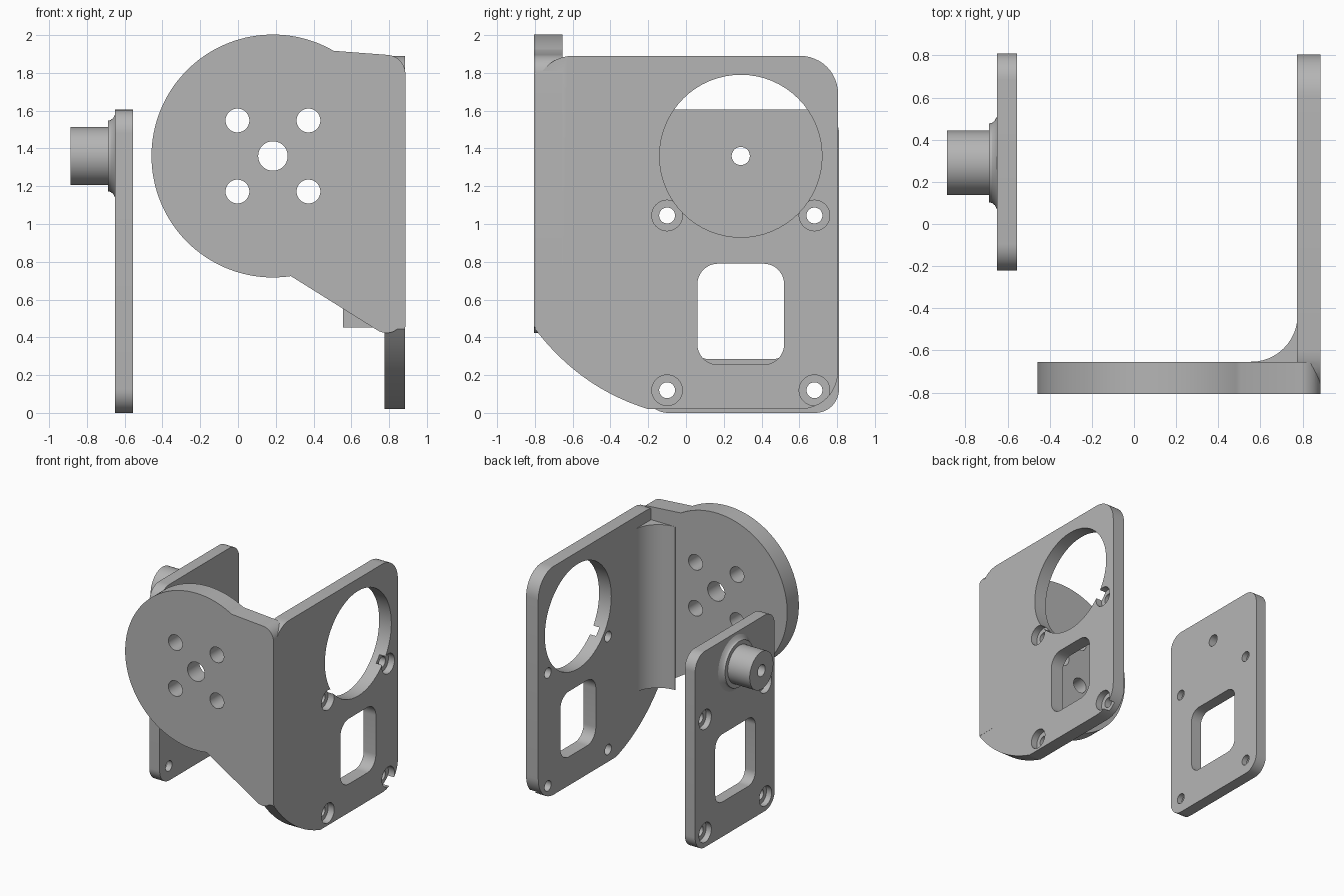
import bpy, bmesh, math
from mathutils import Vector

cube = bpy.data.objects.get("Cube")
if cube:
    bpy.data.objects.remove(cube, do_unlink=True)

grey = bpy.data.materials.new("plain grey")
grey.use_nodes = True
GREY = (0.46, 0.46, 0.46, 1)
grey.diffuse_color = GREY
grey.node_tree.nodes["Principled BSDF"].inputs["Base Color"].default_value = GREY


def arc(cu, cv, r, start, end, n=64):
    """Points along an arc, angles in degrees."""
    angles = [math.radians(start + (end - start) * i / n) for i in range(n + 1)]
    return [(cu + r * math.cos(a), cv + r * math.sin(a)) for a in angles]


def circle(cu, cv, r):
    return arc(cu, cv, r, 0, 360)[:-1]


def rounded(corners, n=12):
    """Polygon from (u, v, radius) corners, each one filleted."""
    out = []
    for i, (u, v, r) in enumerate(corners):
        p = Vector((u, v))
        if r == 0:
            out.append((u, v))
            continue
        a = (Vector(corners[i - 1][:2]) - p).normalized()
        b = (Vector(corners[(i + 1) % len(corners)][:2]) - p).normalized()
        half = a.angle(b) / 2
        centre = p + (a + b).normalized() * r / math.sin(half)
        s = p + a * r / math.tan(half) - centre
        e = p + b * r / math.tan(half) - centre
        turn = s.angle(e)
        for k in range(n + 1):
            t = k / n
            q = (s * math.sin((1 - t) * turn) + e * math.sin(t * turn)) / math.sin(turn)
            out.append(tuple(centre + q))
    return out


def rectangle(u0, u1, v0, v1, r):
    return rounded([(u0, v0, r), (u1, v0, r), (u1, v1, r), (u0, v1, r)])


def finish(name, bm):
    bmesh.ops.recalc_face_normals(bm, faces=bm.faces)
    mesh = bpy.data.meshes.new(name)
    bm.to_mesh(mesh)
    bm.free()
    mesh.materials.append(grey)
    obj = bpy.data.objects.new(name, mesh)
    bpy.context.collection.objects.link(obj)
    return obj


def prism(name, points, axis, start, end):
    """Extrude a flat outline along one axis."""
    place = {"X": lambda u, v, t: (t, u, v),
             "Y": lambda u, v, t: (u, t, v),
             "Z": lambda u, v, t: (u, v, t)}[axis]
    bm = bmesh.new()
    low = [bm.verts.new(place(u, v, start)) for u, v in points]
    high = [bm.verts.new(place(u, v, end)) for u, v in points]
    bm.faces.new(low)
    bm.faces.new(high)
    for i in range(len(points)):
        bm.faces.new((low[i - 1], low[i], high[i], high[i - 1]))
    return finish(name, bm)


def lathe(name, profile, cy, cz):
    """Solid of revolution about an axis parallel to x."""
    bm = bmesh.new()
    rings = [[bm.verts.new((x, y, z)) for y, z in circle(cy, cz, r)] for x, r in profile]
    bm.faces.new(rings[0])
    bm.faces.new(rings[-1])
    for a, b in zip(rings, rings[1:]):
        for i in range(len(a)):
            bm.faces.new((a[i - 1], a[i], b[i], b[i - 1]))
    return finish(name, bm)


def combine(target, tool, operation):
    mod = target.modifiers.new("cut", "BOOLEAN")
    mod.operation, mod.solver, mod.object = operation, "EXACT", tool
    bpy.context.view_layer.objects.active = target
    bpy.ops.object.modifier_apply(modifier=mod.name)
    bpy.data.objects.remove(tool, do_unlink=True)


def drill(target, points, axis, start, end):
    combine(target, prism("cutter", points, axis, start, end), "DIFFERENCE")


SHAFT_Y, SHAFT_Z = 0.29, 1.36
SCREWS = [(y, z) for y in (-0.10, 0.68) for z in (0.12, 1.045)]

# Side plate with a swept lower front edge
A, C, B = Vector((-0.80, 0.445)), Vector((-0.56, 0.13)), Vector((-0.20, 0.02))
sweep = [A * (1 - t) ** 2 + C * 2 * t * (1 - t) + B * t * t for t in [i / 20 for i in range(21)]]
outline = rounded([(p.x, p.y, 0) for p in sweep]
                  + [(0.805, 0.02, 0.2), (0.805, 1.89, 0.2), (-0.80, 1.89, 0.2)])
bracket = prism("motor_bracket", outline, "X", 0.775, 0.885)

# Round front plate tapering into the side plate
outline = arc(0.185, SHAFT_Z, 0.643, 60, 278.5, 96) + rounded(
    [(0.28, 0.724, 0), (0.79, 0.405, 0.09), (0.86, 0.455, 0),
     (0.886, 0.455, 0), (0.886, 1.888, 0.1), (0.506, 1.917, 0)])[1:-1]
combine(bracket, prism("front_plate", outline, "Y", -0.806, -0.655), "UNION")

# Concave fillet in the inner corner
outline = arc(0.556, -0.434, 0.22, -90, 0, 24) + [(0.8, -0.434), (0.8, -0.657), (0.556, -0.657)]
combine(bracket, prism("corner_fillet", outline, "Z", 0.453, 1.79), "UNION")

# Bracket openings
drill(bracket, circle(SHAFT_Y, SHAFT_Z, 0.43), "X", 0.7, 1)
drill(bracket, rectangle(0.06, 0.52, 0.255, 0.79, 0.11), "X", 0.7, 1)
for y, z in SCREWS:
    drill(bracket, circle(y, z, 0.042), "X", 0.7, 1)
    drill(bracket, circle(y, z, 0.081), "X", 0.83, 1)
drill(bracket, circle(0.185, SHAFT_Z, 0.078), "Y", -1, -0.6)
for dx in (-0.188, 0.188):
    for dz in (-0.188, 0.188):
        drill(bracket, circle(0.185 + dx, SHAFT_Z + dz, 0.063), "Y", -1, -0.6)

# Separate cover plate with its stepped boss
cover = prism("cover_plate", rectangle(-0.22, 0.81, 0, 1.605, 0.125), "X", -0.65, -0.556)
boss = lathe("boss", [(-0.887, 0.153), (-0.688, 0.153), (-0.688, 0.187), (-0.674, 0.19),
                      (-0.661, 0.201), (-0.65, 0.222), (-0.6, 0.222)], SHAFT_Y, SHAFT_Z)
combine(cover, boss, "UNION")

# Cover openings
drill(cover, circle(SHAFT_Y, SHAFT_Z, 0.048), "X", -1, -0.5)
drill(cover, rectangle(0.03, 0.55, 0.285, 0.84, 0.09), "X", -1, -0.5)
for y, z in SCREWS:
    drill(cover, circle(y, z, 0.042), "X", -1, -0.5)
    drill(cover, circle(y, z, 0.08), "X", -0.7, -0.603)

# Smooth curved walls, sharp edges
bpy.ops.object.select_all(action="DESELECT")
for obj in (bracket, cover):
    obj.select_set(True)
bpy.context.view_layer.objects.active = bracket
bpy.ops.object.shade_smooth_by_angle(angle=math.radians(25))
